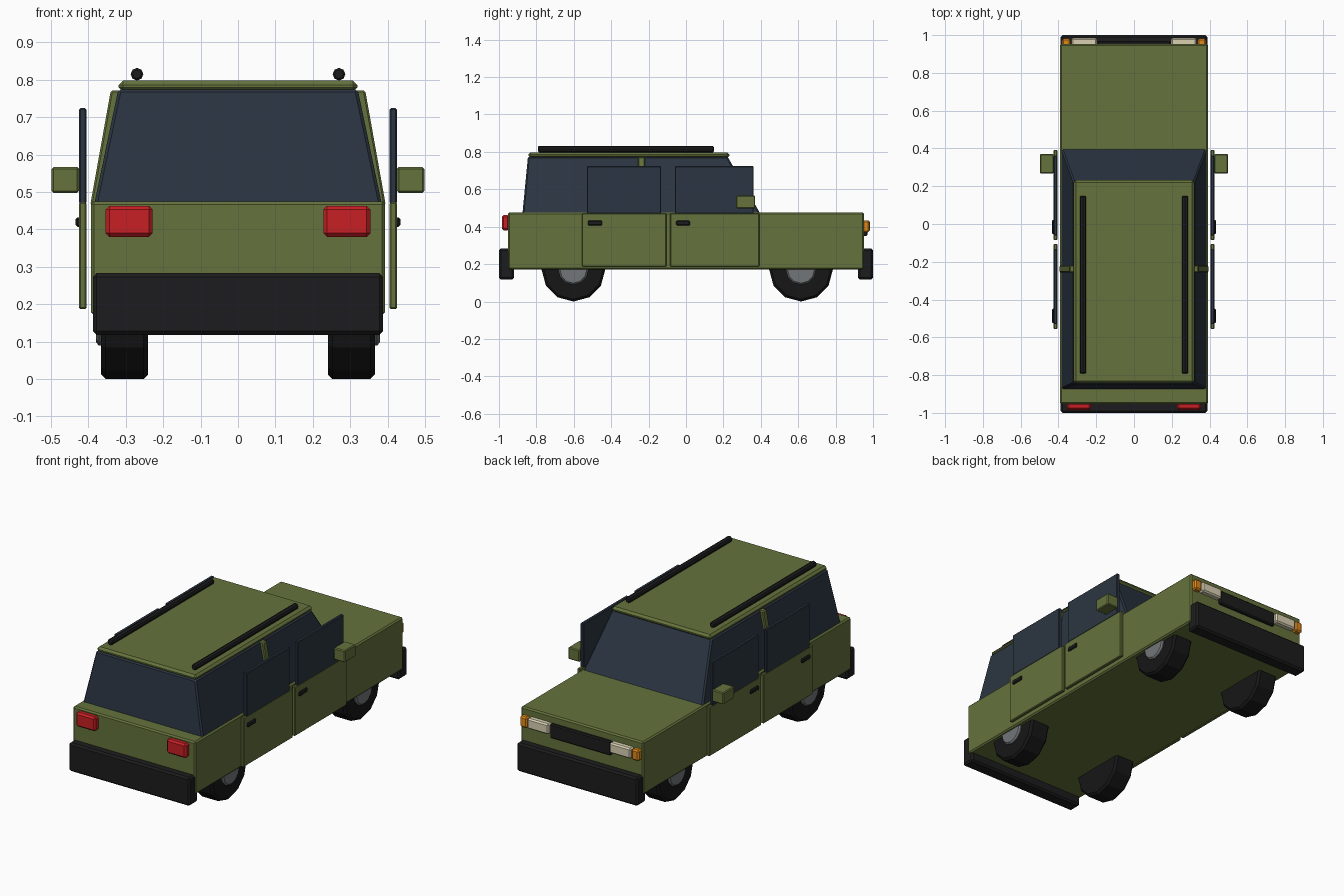
import bpy, bmesh, math
from mathutils import Matrix, Vector

if "Cube" in bpy.data.objects:
    bpy.data.objects.remove(bpy.data.objects["Cube"])


def material(name, rgb):
    m = bpy.data.materials.new(name)
    m.diffuse_color = (*rgb, 1)
    m.use_nodes = True
    m.node_tree.nodes["Principled BSDF"].inputs["Base Color"].default_value = m.diffuse_color
    return m


OLIVE = material("olive paint", (0.13, 0.17, 0.045))
GLASS = material("tinted glass", (0.024, 0.036, 0.054))
BLACK = material("black trim", (0.012, 0.012, 0.013))
RUBBER = material("rubber", (0.008, 0.008, 0.008))
STEEL = material("hub steel", (0.17, 0.18, 0.19))
RED = material("red lens", (0.58, 0.014, 0.018))
AMBER = material("amber lens", (0.75, 0.25, 0.01))
CREAM = material("lamp lens", (0.70, 0.64, 0.45))


def finish(name, bm, mat, bevel):
    if bevel:
        edges = [e for e in bm.edges if e.calc_face_angle(0) > math.radians(50)]
        bmesh.ops.bevel(bm, geom=edges, offset=bevel, segments=1, affect='EDGES')
    bmesh.ops.recalc_face_normals(bm, faces=bm.faces)
    me = bpy.data.meshes.new(name)
    bm.to_mesh(me)
    bm.free()
    me.materials.append(mat)
    ob = bpy.data.objects.new(name, me)
    bpy.context.collection.objects.link(ob)
    return ob


def box(name, x, y, z, mat, bevel=0.006, top_x=None, top_y=None):
    """Box from ranges; the top face may have its own x and y ranges."""
    bm = bmesh.new()
    bmesh.ops.create_cube(bm, size=1)
    for v in bm.verts:
        up = v.co.z > 0
        rx = top_x if up and top_x else x
        ry = top_y if up and top_y else y
        v.co = (rx[v.co.x > 0], ry[v.co.y > 0], z[up])
    return finish(name, bm, mat, bevel)


def cylinder(name, centre, radius, length, axis, sides, mat, bevel):
    bm = bmesh.new()
    bmesh.ops.create_cone(bm, cap_ends=True, segments=sides,
                          radius1=radius, radius2=radius, depth=length)
    turn = Vector((0, 0, 1)).rotation_difference(Vector(axis)).to_matrix().to_4x4()
    bmesh.ops.transform(bm, matrix=Matrix.Translation(centre) @ turn, verts=bm.verts)
    return finish(name, bm, mat, bevel)


def side_range(s, a, b):
    return tuple(sorted((s * a, s * b)))


# Main shell, glasshouse and roof
box("body", (-0.393, 0.393), (-0.953, 0.953), (0.17, 0.475), OLIVE, 0.008)
box("glasshouse", (-0.385, 0.385), (-0.875, 0.40), (0.465, 0.775), GLASS, 0.008,
    top_x=(-0.32, 0.32), top_y=(-0.845, 0.222))
box("roof", (-0.319, 0.319), (-0.843, 0.232), (0.767, 0.798), OLIVE, 0.012)

# Bumpers and grille
box("rear_bumper", (-0.388, 0.388), (-1.0, -0.92), (0.118, 0.283), BLACK, 0.01)
box("front_bumper", (-0.388, 0.388), (0.92, 1.0), (0.118, 0.283), BLACK, 0.01)
box("grille", (-0.195, 0.195), (0.94, 0.97), (0.35, 0.432), BLACK)

for s, side in ((-1, "left"), (1, "right")):
    # Lamps
    box(f"{side}_tail_lamp", side_range(s, 0.228, 0.354), (-0.985, -0.945),
        (0.38, 0.463), RED, 0.01)
    box(f"{side}_head_lamp", side_range(s, 0.195, 0.332), (0.94, 0.984),
        (0.372, 0.433), CREAM, 0.008)
    box(f"{side}_turn_lamp", side_range(s, 0.336, 0.382), (0.94, 0.981),
        (0.37, 0.433), AMBER, 0.008)

    # Leaning middle pillar
    box(f"{side}_pillar", side_range(s, 0.365, 0.395), (-0.256, -0.22),
        (0.465, 0.772), OLIVE, 0.005, top_x=side_range(s, 0.31, 0.34))

    # Doors, door windows and handles
    for end, door, window, handle in (
            ("front", (-0.085, 0.392), (-0.06, 0.362), (-0.053, 0.022)),
            ("rear", (-0.557, -0.105), (-0.53, -0.133), (-0.525, -0.448))):
        x = side_range(s, 0.405, 0.425)
        box(f"{side}_{end}_door", x, door, (0.187, 0.473), OLIVE, 0.004)
        box(f"{side}_{end}_window", x, window, (0.468, 0.724), GLASS, 0.004)
        box(f"{side}_{end}_handle", side_range(s, 0.415, 0.434), handle,
            (0.407, 0.432), BLACK, 0.005)

    # Wing mirror and roof rail
    box(f"{side}_mirror", side_range(s, 0.425, 0.498), (0.268, 0.37),
        (0.498, 0.567), OLIVE, 0.005)
    cylinder(f"{side}_roof_rail", (s * 0.27, -0.321, 0.815), 0.017, 0.94,
             (0, 1, 0), 8, BLACK, 0.005)

    # Wheels
    for y, end in ((0.615, "front"), (-0.602, "rear")):
        cylinder(f"{side}_{end}_tyre", (s * 0.303, y, 0.17), 0.17, 0.126,
                 (1, 0, 0), 12, RUBBER, 0.012)
        cylinder(f"{side}_{end}_hub", (s * 0.335, y, 0.17), 0.08, 0.09,
                 (1, 0, 0), 12, STEEL, 0.008)
